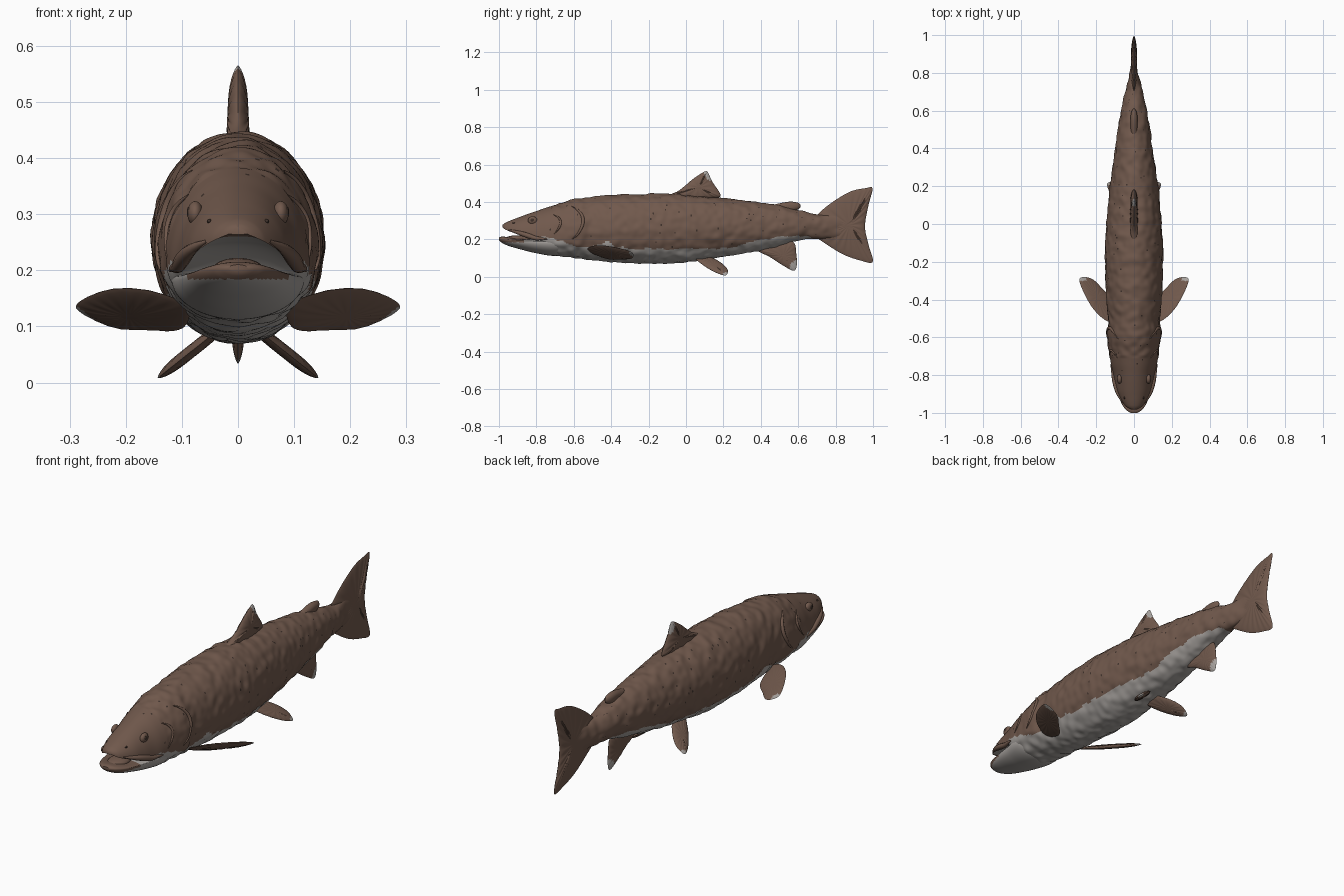
import bpy, bmesh, math, random
from mathutils import Vector, noise

cube = bpy.data.objects.get("Cube")
if cube:
    bpy.data.objects.remove(cube)
random.seed(4)


def material(name, rgb):
    m = bpy.data.materials.new(name)
    m.use_nodes = True
    m.diffuse_color = (*rgb, 1)
    m.node_tree.nodes["Principled BSDF"].inputs["Base Color"].default_value = (*rgb, 1)
    return m


BROWN, PALE, DARK = 0, 1, 2
MATS = [material("skin brown", (.165, .1, .073)),
        material("belly grey", (.39, .365, .345)),
        material("speckle dark", (.05, .032, .025))]


def finish(name, bm, rule, sharp=50):
    """Turn a bmesh into a smooth object, colouring faces by rule."""
    bmesh.ops.recalc_face_normals(bm, faces=bm.faces[:])
    for f in bm.faces:
        f.material_index = rule(f.calc_center_median(), f)
        f.smooth = True
    mesh = bpy.data.meshes.new(name)
    bm.to_mesh(mesh)
    bm.free()
    for m in MATS:
        mesh.materials.append(m)
    mesh.set_sharp_from_angle(angle=math.radians(sharp))
    ob = bpy.data.objects.new(name, mesh)
    bpy.context.collection.objects.link(ob)
    return ob


def sample(rows, y):
    """Smooth interpolation through rows keyed by their first value."""
    y = min(max(y, rows[0][0]), rows[-1][0])
    i = next(k for k in range(len(rows) - 1) if y <= rows[k + 1][0])
    a, b = rows[i], rows[i + 1]
    p, q = rows[max(i - 1, 0)], rows[min(i + 2, len(rows) - 1)]
    d = b[0] - a[0]
    t = (y - a[0]) / d
    out = []
    for k in range(1, len(a)):
        m0 = (b[k] - p[k]) / (b[0] - p[0]) * d
        m1 = (q[k] - a[k]) / (q[0] - a[0]) * d
        out.append((2*t**3 - 3*t*t + 1) * a[k] + (t**3 - 2*t*t + t) * m0
                   + (3*t*t - 2*t**3) * b[k] + (t**3 - t*t) * m1)
    return out


def surface(rows, y, ang):
    """Point on a lofted section: angle 0 is the left side, pi/2 the top."""
    top, mid, bot, half = sample(rows, y)
    s = math.sin(ang)
    z = mid + (top - mid) * s if s > 0 else mid + (mid - bot) * s
    return Vector((half * math.cos(ang), y, z))


def loft(rows, steps, sides, bump=0):
    bm = bmesh.new()
    y0, y1 = rows[0][0], rows[-1][0]
    rings = []
    for i in range(steps + 1):
        y = y0 + (y1 - y0) * i / steps
        ring = []
        for j in range(sides):
            p = surface(rows, y, math.tau * j / sides)
            if bump and y > -.7:
                out = Vector((p.x, 0, p.z - .26)).normalized()
                p += out * bump * noise.noise(p * 26)
            ring.append(bm.verts.new(p))
        rings.append(ring)
    for a, b in zip(rings, rings[1:]):
        for j in range(sides):
            k = (j + 1) % sides
            bm.faces.new((a[j], a[k], b[k], b[j]))
    bm.faces.new(rings[0])
    bm.faces.new(rings[-1])
    return bm


# Body with upper jaw: y, top, widest height, bottom, half width
BODY = [(-.982, .277, .265, .264, .016), (-.965, .29, .252, .26, .045),
        (-.9, .316, .228, .252, .083), (-.84, .338, .212, .242, .1),
        (-.79, .355, .205, .205, .11), (-.74, .372, .21, .13, .122),
        (-.6, .415, .225, .104, .142), (-.56, .42, .23, .098, .141),
        (-.52, .425, .235, .091, .135), (-.4, .437, .245, .08, .146),
        (-.2, .444, .25, .071, .153), (-.08, .443, .25, .072, .151),
        (.05, .434, .252, .085, .143), (.2, .42, .255, .108, .126),
        (.4, .396, .262, .143, .099), (.5, .382, .265, .165, .085),
        (.6, .358, .268, .195, .068), (.7, .333, .27, .202, .047),
        (.8, .332, .27, .205, .022), (.9, .32, .268, .22, .008)]
# Height of the edge between back and belly colours
EDGE = [(-1, .2), (-.86, .2), (-.75, .212), (-.66, .19), (-.58, .158), (-.47, .165),
        (-.42, .186), (-.36, .156), (.1, .15), (.25, .158), (.35, .188),
        (.5, .213), (.63, .216), (.68, .2), (.72, .1), (.9, .1)]


def skin(c, f):
    if c.y < -.77 and f.normal.z < -.25 and c.y > -.965:
        return PALE
    edge = sample(EDGE, c.y)[0] + .008 * noise.noise(Vector((c.x * 20, c.y * 28, 0)))
    if c.z < edge:
        return PALE
    return DARK if random.random() < .006 and -.85 < c.y < .7 else BROWN


body = finish("body", loft(BODY, 260, 112, .006), skin)

# Lower jaw, brown lip in front and pale chin
JAW = [(-1, .21, .203, .197, .018), (-.985, .215, .202, .182, .042),
       (-.95, .212, .198, .166, .066), (-.9, .204, .194, .151, .083),
       (-.8, .2, .188, .126, .104), (-.7, .2, .185, .112, .118),
       (-.62, .19, .18, .125, .09)]
finish("lower_jaw", loft(JAW, 60, 64),
       lambda c, f: BROWN if c.y < -.865 and c.z > .184 else PALE)


def ellipsoid(name, centre, size, mat):
    bm = bmesh.new()
    bmesh.ops.create_uvsphere(bm, u_segments=24, v_segments=14, radius=1)
    for v in bm.verts:
        v.co = Vector(centre) + Vector(a * b for a, b in zip(v.co, size))
    finish(name, bm, lambda c, f: mat)


ellipsoid("tongue", (0, -.9, .202), (.045, .07, .02), BROWN)


def ridge(name, points, radius, mat):
    """Tapered raised strip along the skin."""
    cu = bpy.data.curves.new(name, "CURVE")
    cu.dimensions = "3D"
    cu.bevel_depth = radius
    cu.bevel_resolution = 3
    sp = cu.splines.new("POLY")
    sp.points.add(len(points) - 1)
    for i, (q, p) in enumerate(zip(sp.points, points)):
        q.co = (*p, 1)
        q.radius = .25 + math.sin(math.pi * i / (len(points) - 1))
    sp.use_smooth = True
    cu.materials.append(MATS[mat])
    bpy.context.collection.objects.link(bpy.data.objects.new(name, cu))


# Eyes, nostrils, jaw plates and gill covers on both sides
for s, side in ((1, "left"), (-1, "right")):
    flip = Vector((s, 1, 1))
    eye = surface(BODY, -.82, .75) * flip
    ellipsoid(side + "_eye", eye, (.014, .025, .022), BROWN)
    ellipsoid(side + "_pupil", eye + Vector((.011 * s, -.002, .002)), (.004, .011, .01), DARK)
    ellipsoid(side + "_nostril", surface(BODY, -.92, .8) * flip, (.004, .007, .004), DARK)
    ridge(side + "_jaw_plate", [surface(BODY, -.95 + .21 * t / 12, .12 - .25 * (t / 12)**2) * flip
                                for t in range(13)], .011, BROWN)
    ridge(side + "_gill_edge", [surface(BODY, -.61 + .06 * math.sin(math.pi * t / 16),
                                        .95 - 1.15 * t / 16) * flip
                                for t in range(17)], .007, BROWN)
    ridge(side + "_cheek_edge", [surface(BODY, -.71 + .04 * math.sin(math.pi * t / 16),
                                         .8 - .75 * t / 16) * flip
                                 for t in range(17)], .005, BROWN)


def fin(name, outline, place, thick, tip=None, reach=0, rays=0):
    """Lens-shaped fin from a rounded outline; place maps (u, v, w) to space."""
    n, fine = len(outline), 8
    pts = [Vector((p[0], p[1])) for p in outline]
    rim = []
    for i in range(n):
        a, b, c, d = (pts[(i + k - 1) % n] for k in range(4))
        for j in range(fine):
            t = j / fine
            rim.append(.5 * (2*b + (c - a) * t + (2*a - 5*b + 4*c - d) * t*t
                             + (3*b - a - 3*c + d) * t**3))
    mid = sum(rim, Vector((0, 0))) / len(rim)
    bm = bmesh.new()
    count = len(rim)

    def ring(r, sign):
        w = sign * thick * (1 - r**3) ** .7
        out = []
        for i, p in enumerate(rim):
            q = mid + (p - mid) * r
            groove = 1 + rays * math.sin(i * math.tau / 4) * r
            out.append(bm.verts.new(place(q.x, q.y, w * groove)))
        return out

    edge = ring(1, 0)
    for sign in (1, -1):
        prev = edge
        for r in (.97, .92, .84, .74, .6, .45, .3, .15):
            cur = ring(r, sign)
            for i in range(count):
                k = (i + 1) % count
                bm.faces.new((prev[i], prev[k], cur[k], cur[i]))
            prev = cur
        bm.faces.new(prev)
    spot = Vector(place(*tip, 0)) if tip else None
    finish(name, bm, lambda c, f: PALE if spot and (c - spot).length < reach else BROWN)


def upright(u, v, w):
    return (w * (1.5 - abs(v - .27) * 2.5), u, v)


# Fins on the centre line
fin("dorsal_fin", [(-.12, .42), (-.04, .46), (.04, .525), (.1, .563), (.118, .557),
                   (.14, .51), (.185, .435), (.14, .42), (.05, .4)],
    upright, .019, (.13, .55), .036, .12)
fin("adipose_fin", [(.45, .375), (.5, .393), (.56, .402), (.605, .393), (.61, .37),
                    (.58, .353), (.52, .35)], upright, .015)
fin("anal_fin", [(.38, .15), (.45, .105), (.52, .06), (.575, .033), (.592, .06),
                 (.59, .12), (.575, .185), (.5, .195)],
    upright, .011, (.595, .05), .04, .12)
fin("tail_fin", [(.68, .3), (.75, .375), (.87, .452), (.96, .474), (.997, .472),
                 (.975, .38), (.957, .27), (.975, .175), (.998, .08), (.93, .088),
                 (.84, .12), (.75, .175), (.68, .23)], upright, .011, None, 0, .2)

# Paired fins
for s, side in ((1, "left"), (-1, "right")):
    fin(side + "_pectoral_fin", [(.09, -.52), (.15, -.51), (.215, -.45), (.265, -.365),
                                 (.289, -.295), (.26, -.281), (.215, -.295),
                                 (.165, -.345), (.1, -.42)],
        lambda u, v, w: (s * u, v, .147 + .5 * (u - .13) - .45 * (v + .5) + w),
        .011, (.28, -.275), .032, .12)
    fin(side + "_pelvic_fin", [(-.03, .05), (.03, .085), (.09, .145), (.122, .195),
                               (.12, .218), (.075, .222), (.02, .19), (-.03, .13)],
        lambda u, v, w: (s * (.045 + .78 * u + .62 * w), v, .086 - .62 * u + .78 * w),
        .011, (.128, .22), .025, .12)
